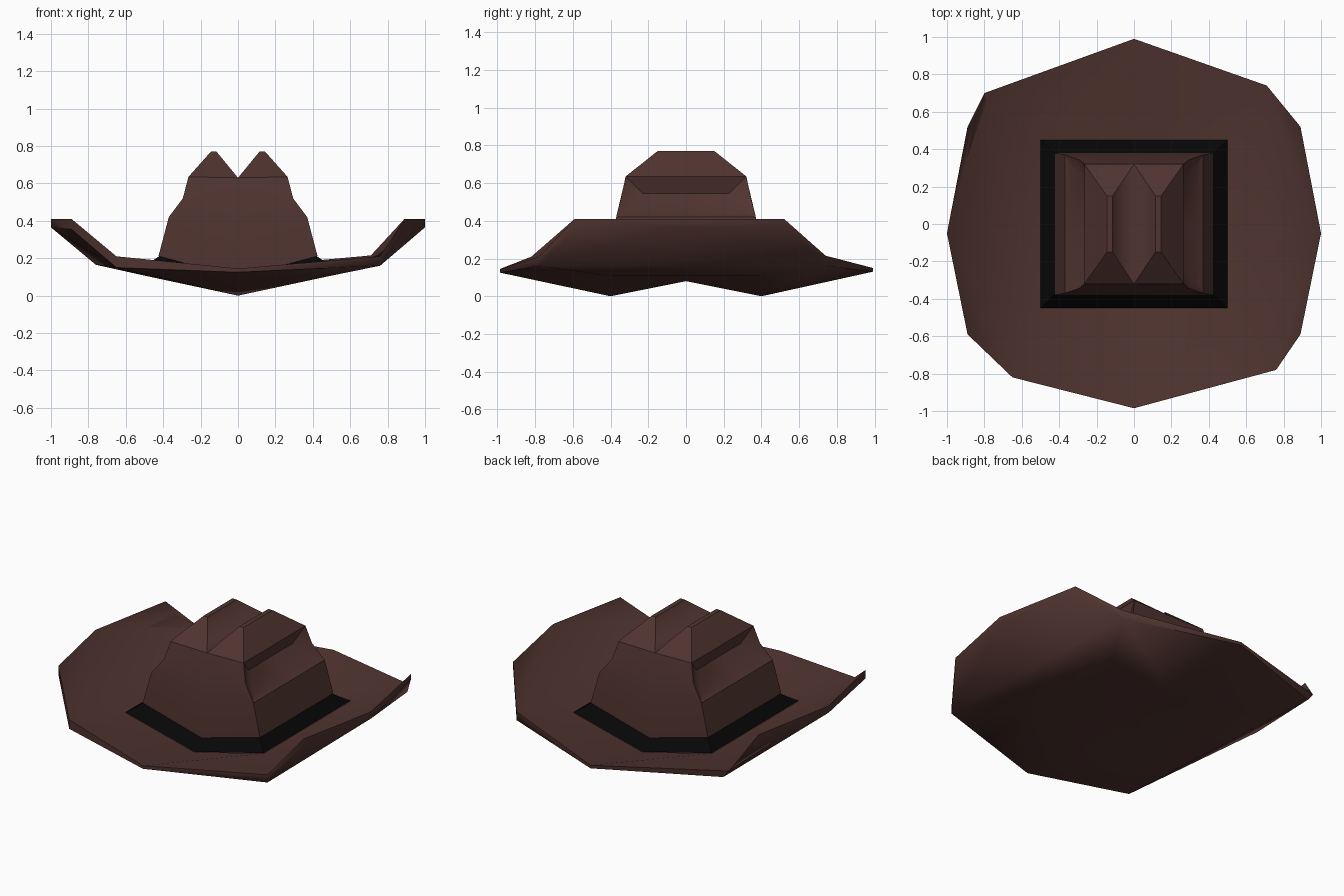
import bpy, bmesh, math

if "Cube" in bpy.data.objects:
    bpy.data.objects.remove(bpy.data.objects["Cube"])


def material(name, rgb):
    m = bpy.data.materials.new(name)
    m.diffuse_color = (*rgb, 1)
    m.use_nodes = True
    m.node_tree.nodes["Principled BSDF"].inputs["Base Color"].default_value = m.diffuse_color
    return m


BROWN = material("brown_felt", (0.08, 0.034, 0.029))
BLACK = material("black_ribbon", (0.002, 0.002, 0.002))


def make(name, verts, faces, mat, smooth=0, mirror=None):
    """Mesh object with outward normals; faces[0] must face upward."""
    bm = bmesh.new()
    vs = [bm.verts.new(v) for v in verts]
    fs = [bm.faces.new([vs[i] for i in f]) for f in faces]
    bmesh.ops.recalc_face_normals(bm, faces=fs)
    fs[0].normal_update()
    if fs[0].normal.z < 0:
        bmesh.ops.reverse_faces(bm, faces=fs)
    me = bpy.data.meshes.new(name)
    bm.to_mesh(me)
    bm.free()
    me.materials.append(mat)
    ob = bpy.data.objects.new(name, me)
    bpy.context.collection.objects.link(ob)
    if mirror:
        mod = ob.modifiers.new("Mirror", 'MIRROR')
        mod.use_axis = mirror
    if smooth:
        bpy.ops.object.select_all(action='DESELECT')
        ob.select_set(True)
        bpy.context.view_layer.objects.active = ob
        bpy.ops.object.shade_smooth_by_angle(angle=math.radians(smooth))
    return ob


# Brim: slightly uneven 12-sided rim with raised sides, (x, y, top z, bottom z)
rim = [(0, -.985, .145, .125), (.76, -.78, .21, .16), (.89, -.59, .41, .355),
       (1, -.05, .41, .365), (.89, .52, .41, .375), (.71, .74, .215, .16),
       (0, .99, .15, .13), (-.80, .70, .215, .165), (-.89, .52, .41, .375),
       (-1, -.05, .41, .365), (-.89, -.59, .41, .355), (-.65, -.82, .21, .15)]


def inner(x, y, edge_z, mid_z):
    return [(0, -y, mid_z), (x, -y, edge_z), (x, y, edge_z),
            (0, y, mid_z), (-x, y, edge_z), (-x, -y, edge_z)]


verts = [(x, y, t) for x, y, t, b in rim] + inner(.5, .45, .155, .03)
verts += [(max(x, -.76) if i == 7 else x, y, b)
          for i, (x, y, t, b) in enumerate(rim)] + inner(.5, .4, .107, 0)
verts.append((0, 0, .08))
# Indices 0-11 are the rim, 12-17 the inner ring
pattern = [(0, 1, 13, 12), (1, 5, 14, 13), (5, 6, 15, 14),
           (6, 7, 16, 15), (7, 11, 17, 16), (11, 0, 12, 17)]
for c in (1, 7):      # side wings folded up along the line c .. c+4
    pattern += [(c, c + 1, c + 2), (c, c + 2, c + 4), (c + 2, c + 3, c + 4)]
faces = [[base + i for i in f] for base in (0, 18) for f in pattern]
faces += [[i, (i + 1) % 12, 18 + (i + 1) % 12, 18 + i] for i in range(12)]
faces += [[30 + i, 30 + (i + 1) % 6, 36] for i in range(6)]   # closed underside
make("brim", verts, faces, BROWN, smooth=42)

# Hat band: sloped ribbon around the crown base
verts = inner(.5, .45, .157, .032) + inner(.42, .372, .212, .097)
make("hat_band", verts,
     [[i, (i + 1) % 6, 6 + (i + 1) % 6, 6 + i] for i in range(6)], BLACK)

# Crown: one quarter with ridge, centre crease and pinched side, mirrored twice
P = {
    'ridge_in': (.115, .15, .77), 'ridge_out': (.145, .15, .77),
    'ridge_in0': (.115, 0, .77), 'ridge_out0': (.145, 0, .77),
    'valley': (0, .32, .63), 'valley0': (0, 0, .63),
    'shoulder': (.265, .32, .635), 'shoulder0': (.265, 0, .635),
    'dent': (.235, .23, .545), 'dent0': (.235, 0, .545),
    'lip': (.335, .31, .44), 'lip0': (.335, 0, .44),
    'kink': (.295, .345, .52),
    'ledge': (.37, .37, .42), 'ledge0': (.37, 0, .42), 'face': (0, .37, .42),
    'base': (.425, .38, .212), 'base0': (.425, 0, .212), 'base_mid': (0, .38, .097),
}
loops = [
    "ridge_in ridge_out ridge_out0 ridge_in0",
    "valley ridge_in ridge_in0 valley0",
    "valley shoulder ridge_out ridge_in",
    "ridge_out shoulder shoulder0 ridge_out0",
    "shoulder dent dent0 shoulder0",
    "dent lip lip0 dent0",
    "lip ledge ledge0 lip0",
    "shoulder kink dent", "kink lip dent", "kink ledge lip",
    "ledge base base0 ledge0",
    "base_mid base ledge face",
    "face ledge kink shoulder valley",
]
names = list(P)
make("crown", list(P.values()),
     [[names.index(n) for n in l.split()] for l in loops], BROWN,
     smooth=30, mirror=(True, True, False))
